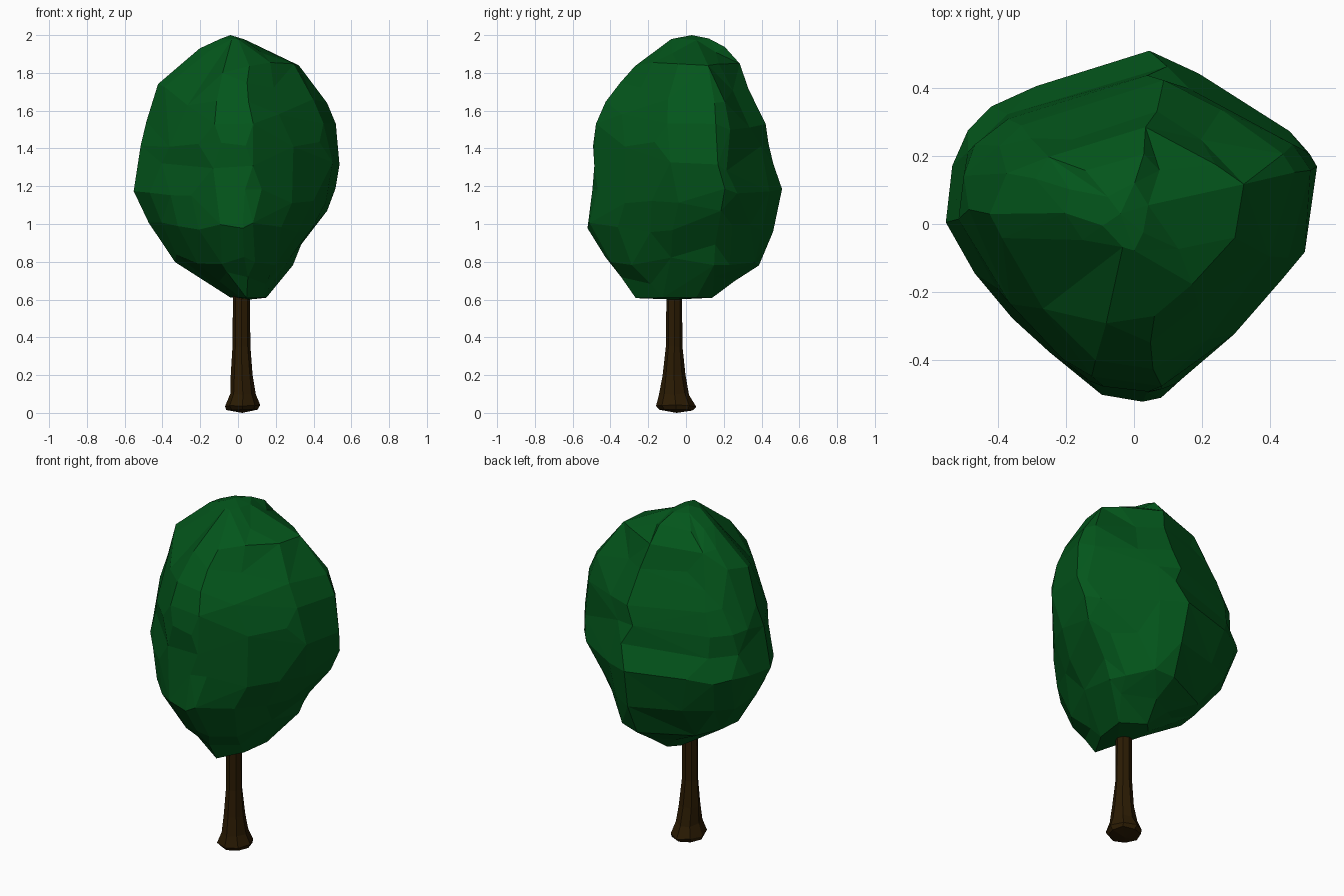
import bpy
import bmesh
import math
import random
from mathutils import Vector

random.seed(11)
cube = bpy.data.objects.get("Cube")
if cube:
    bpy.data.objects.remove(cube)


def make_material(name, colour):
    mat = bpy.data.materials.new(name)
    mat.use_nodes = True
    mat.diffuse_color = (*colour, 1)
    shader = mat.node_tree.nodes["Principled BSDF"]
    shader.inputs["Base Color"].default_value = (*colour, 1)
    shader.inputs["Roughness"].default_value = 0.9
    return mat


def loft(name, rings, mat, top, bottom):
    """Skin a stack of equal-sized rings and close each end with a point."""
    bm = bmesh.new()
    loops = [[bm.verts.new(p) for p in ring] for ring in rings]
    count = len(loops[0])
    for low, high in zip(loops, loops[1:]):
        for i in range(count):
            j = (i + 1) % count
            bm.faces.new((low[i], low[j], high[j], high[i]))
    for loop, tip in ((loops[0], bottom), (loops[-1], top)):
        apex = bm.verts.new(tip)
        for i in range(count):
            bm.faces.new((loop[i], loop[(i + 1) % count], apex))
    bmesh.ops.recalc_face_normals(bm, faces=bm.faces[:])
    mesh = bpy.data.meshes.new(name)
    bm.to_mesh(mesh)
    bm.free()
    mesh.materials.append(mat)
    obj = bpy.data.objects.new(name, mesh)
    bpy.context.collection.objects.link(obj)
    return obj


def fit(value, values, low, high):
    """Scale a coordinate so its outline reaches -low and +high."""
    return value / max(values) * high if value > 0 else value / -min(values) * low


leaf_green = make_material("leaf green", (0.001, 0.092, 0.011))
bark_brown = make_material("bark brown", (0.024, 0.011, 0.001))

# Crown: rounded triangular plan outline, anticlockwise
plan = [Vector(p) for p in (
    (.54, .19), (.48, .26), (.34, .35), (.22, .43), (.07, .515), (-.1, .46),
    (-.27, .4), (-.4, .35), (-.48, .28), (-.52, .2), (-.55, .03), (-.47, -.12),
    (-.36, -.27), (-.24, -.39), (-.12, -.49), (.03, -.51), (.1, -.5), (.28, -.35),
    (.42, -.19), (.5, -.08))]
# Crown levels: height, reach to -x, +x, -y, +y
levels = [(.61, .04, .15, .26, .13), (.7, .17, .21, .32, .24), (.79, .31, .28, .39, .35),
          (.88, .4, .33, .45, .41), (.98, .46, .41, .515, .465), (1.08, .51, .475, .51, .49),
          (1.18, .55, .51, .5, .51), (1.31, .53, .545, .49, .46), (1.42, .51, .52, .49, .44),
          (1.53, .48, .5, .48, .42), (1.64, .45, .44, .43, .36), (1.74, .42, .37, .36, .32),
          (1.84, .31, .31, .27, .28), (1.92, .21, .14, .17, .22), (1.98, .1, .03, .08, .13)]
# Local bulges and hollows: centre, sideways pull
bulges = [((.42, .22, 1.66), (.05, .04)), ((.12, .3, .79), (.05, .06)),
          ((.22, -.3, .8), (.045, -.045)), ((-.22, -.2, 1.86), (.035, .035)),
          ((-.03, -.2, .61), (.04, 0)), ((-.3, -.25, .92), (-.02, -.02))]

crown_rings = []
for z, left, right, front, back in levels:
    # slide each outline along itself so no straight seam runs up the crown
    slide = random.uniform(-.25, .25)
    outline = [p.lerp(plan[(i + 1) % len(plan)], slide) for i, p in enumerate(plan)]
    xs = [p.x for p in outline]
    ys = [p.y for p in outline]
    ring = []
    for x, y in outline:
        p = Vector((fit(x, xs, left, right), fit(y, ys, front, back), z))
        shift = Vector((0, 0, 0))
        for centre, pull in bulges:
            near = math.exp(-((p - Vector(centre)).length / .16) ** 2)
            shift += Vector((*pull, 0)) * near
        p += shift
        swell = random.uniform(.99, 1.015)
        p.x *= swell
        p.y *= swell
        if 0.65 < z < 1.95:
            p.z += random.uniform(-.015, .015)
        ring.append(p)
    crown_rings.append(ring)
crown = loft("leaf_crown", crown_rings, leaf_green, (-.04, .03, 2), (.06, -.06, .6))

# Merge the grid into large uneven facets
facets = crown.modifiers.new("facets", "DECIMATE")
facets.ratio = 0.45
bpy.context.view_layer.objects.active = crown
crown.select_set(True)
bpy.ops.object.modifier_apply(modifier="facets")

# Trunk: height, centre x, centre y, half width, half depth
trunk_levels = [(.016, .024, -.053, .088, .092), (.036, .024, -.054, .1, .112),
                (.1, .026, -.06, .07, .084), (.2, .021, -.063, .06, .062),
                (.35, .018, -.062, .049, .045), (.75, .018, -.062, .044, .041)]
sides = 8
trunk_rings = []
for z, cx, cy, half_x, half_y in trunk_levels:
    ring = []
    for i in range(sides):
        angle = math.tau * i / sides
        # uneven root flare, fading out higher up
        flare = 1 - random.uniform(0, .12) * (1 - z)
        ring.append((cx + half_x * flare * math.cos(angle),
                     cy + half_y * flare * math.sin(angle),
                     z + random.uniform(-.006, .006)))
    trunk_rings.append(ring)
loft("trunk", trunk_rings, bark_brown, (.018, -.062, .76), (.022, -.05, 0))
